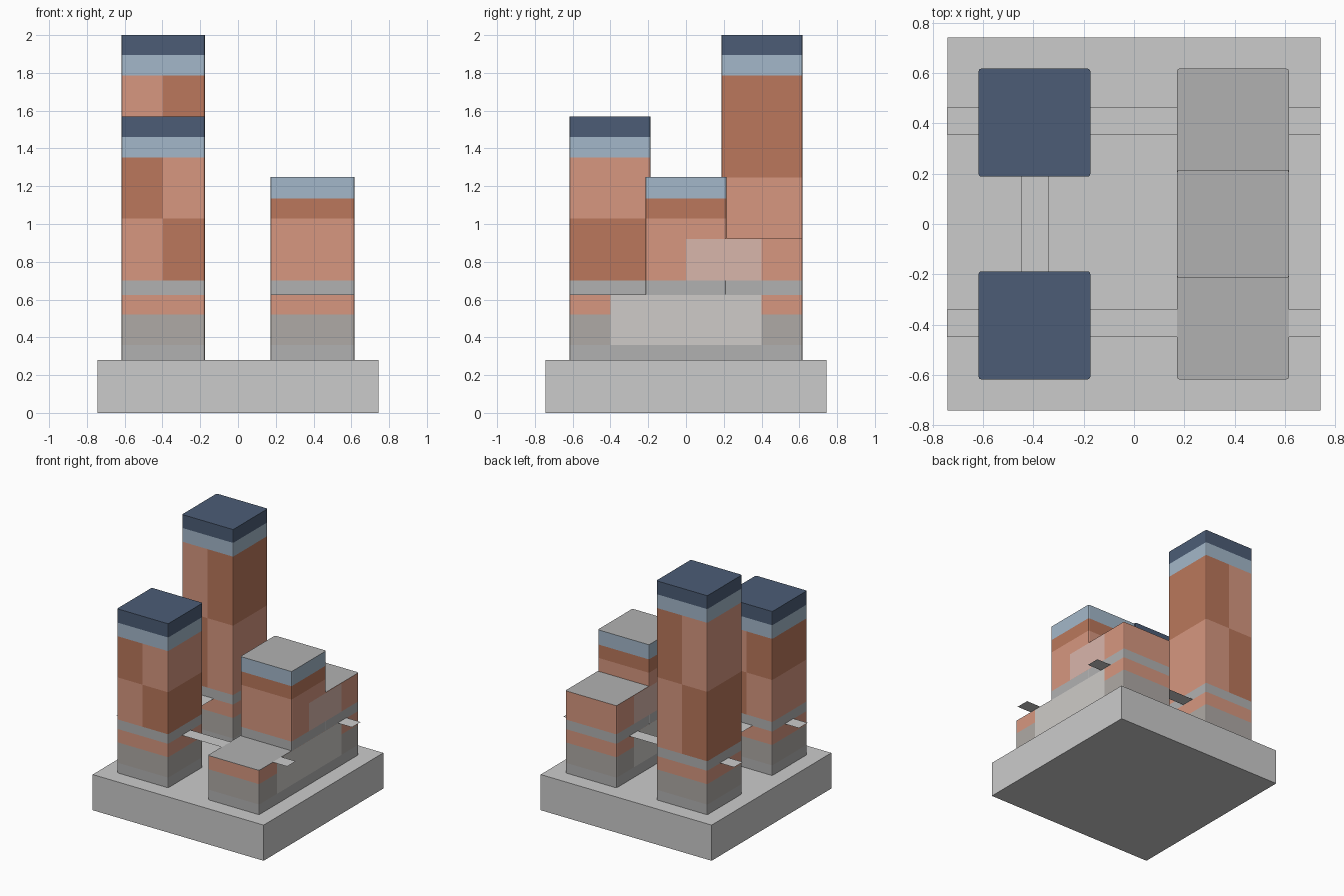
import bpy, bmesh, math

if "Cube" in bpy.data.objects:
    bpy.data.objects.remove(bpy.data.objects["Cube"])


def material(name, rgb):
    m = bpy.data.materials.new(name)
    m.diffuse_color = [(c / 255) ** 2.2 for c in rgb] + [1]
    m.use_nodes = True
    m.node_tree.nodes["Principled BSDF"].inputs["Base Color"].default_value = m.diffuse_color
    return m


GREY = material("plain_grey", (176, 176, 176))
WARM = material("warm_grey", (173, 168, 164))
LIGHT = material("light_brick", (214, 150, 127))
DARK = material("dark_brick", (185, 119, 92))
SKY = material("pale_blue", (162, 182, 200))
NAVY = material("navy", (77, 93, 117))
PALE = material("pale_panel", (205, 202, 199))
PINK = material("pink_panel", (216, 180, 170))


def finish(name, bm, mats=()):
    mesh = bpy.data.meshes.new(name)
    bm.to_mesh(mesh)
    bm.free()
    for m in mats:
        mesh.materials.append(m)
    obj = bpy.data.objects.new(name, mesh)
    bpy.context.collection.objects.link(obj)
    return obj


def building(name, x0, x1, y0, y1, z0, bands, roof, r=0.01):
    """Rounded footprint lofted through bands of (top, left material, right material)."""
    xm, ring = (x0 + x1) / 2, []
    corners = [(x1 - r, y0 + r, -90), (x1 - r, y1 - r, 0),
               (x0 + r, y1 - r, 90), (x0 + r, y0 + r, 180)]
    for i, (cx, cy, start) in enumerate(corners):
        if i in (0, 2):
            ring.append((xm, y0 if i == 0 else y1))
        for k in range(3):
            a = math.radians(start + 45 * k)
            ring.append((cx + r * math.cos(a), cy + r * math.sin(a)))
    mats = list(dict.fromkeys([m for b in bands for m in b[1:]] + [roof]))
    bm = bmesh.new()
    n = len(ring)
    low = [bm.verts.new((x, y, z0)) for x, y in ring]
    for top, left, right in bands:
        high = [bm.verts.new((x, y, top)) for x, y in ring]
        for i in range(n):
            j = (i + 1) % n
            f = bm.faces.new((low[i], low[j], high[j], high[i]))
            mid = (ring[i][0] + ring[j][0]) / 2
            f.material_index = mats.index(right if mid > xm else left)
        low = high
    bm.faces.new(low).material_index = mats.index(roof)
    return finish(name, bm, mats)


def quad(name, points, mat=None):
    bm = bmesh.new()
    bm.faces.new([bm.verts.new(p) for p in points])
    return finish(name, bm, [mat] if mat else [])


# square base slab
bpy.ops.mesh.primitive_cube_add(size=1, location=(0, 0, 0.14))
base = bpy.context.object
base.name = "base_slab"
base.scale = (1.485, 1.485, 0.28)

DECK = 0.628
lower = [(0.36, GREY, GREY), (0.52, WARM, WARM), (0.625, LIGHT, LIGHT)]

# two checkered towers
building("front_tower", -0.618, -0.174, -0.618, -0.188, 0.28,
         lower + [(0.70, GREY, GREY), (1.03, LIGHT, DARK), (1.353, DARK, LIGHT),
                  (1.46, SKY, SKY), (1.568, NAVY, NAVY)], NAVY)
building("back_tower", -0.618, -0.174, 0.188, 0.618, 0.28,
         lower + [(0.70, GREY, GREY), (1.245, DARK, LIGHT), (1.787, LIGHT, DARK),
                  (1.895, SKY, SKY), (2.0, NAVY, NAVY)], NAVY)

# stepped block
X0, X1 = 0.171, 0.616
building("stepped_block_podium", X0, X1, -0.618, 0.618, 0.28,
         lower + [(DECK, GREY, GREY)], GREY)
building("stepped_block_middle", X0, X1, -0.215, 0.215, DECK,
         [(0.70, GREY, GREY), (1.03, LIGHT, LIGHT), (1.135, DARK, DARK),
          (1.25, SKY, SKY)], GREY)
building("stepped_block_back", X0, X1, 0.205, 0.618, DECK,
         [(0.70, GREY, GREY), (0.925, LIGHT, LIGHT)], GREY)

# pale window panels on both long sides
for side, x in (("left", X0 - 0.001), ("right", X1 + 0.001)):
    for part, ya, yb, za, zb, mat in (("lower", -0.4, 0.4, 0.36, 0.625, PALE),
                                      ("upper", 0.0, 0.4, 0.70, 0.92, PINK)):
        pts = [(x, ya, za), (x, yb, za), (x, yb, zb), (x, ya, zb)]
        quad(f"{side}_{part}_panel", pts if side == "right" else pts[::-1], mat)

# thin walkways
walkways = [(-0.395, -0.188, -0.395 + 0.054, 0.188)]
walkways = [(-0.449, -0.341, -0.19, 0.19)]
for y in (-0.395, 0.41):
    for xa, xb in ((-0.743, -0.615), (-0.178, 0.175), (0.612, 0.741)):
        walkways.append((xa, xb, y - 0.054, y + 0.054))
for i, (xa, xb, ya, yb) in enumerate(walkways):
    quad(f"walkway_{i + 1}", [(xa, ya, DECK), (xb, ya, DECK), (xb, yb, DECK), (xa, yb, DECK)])
